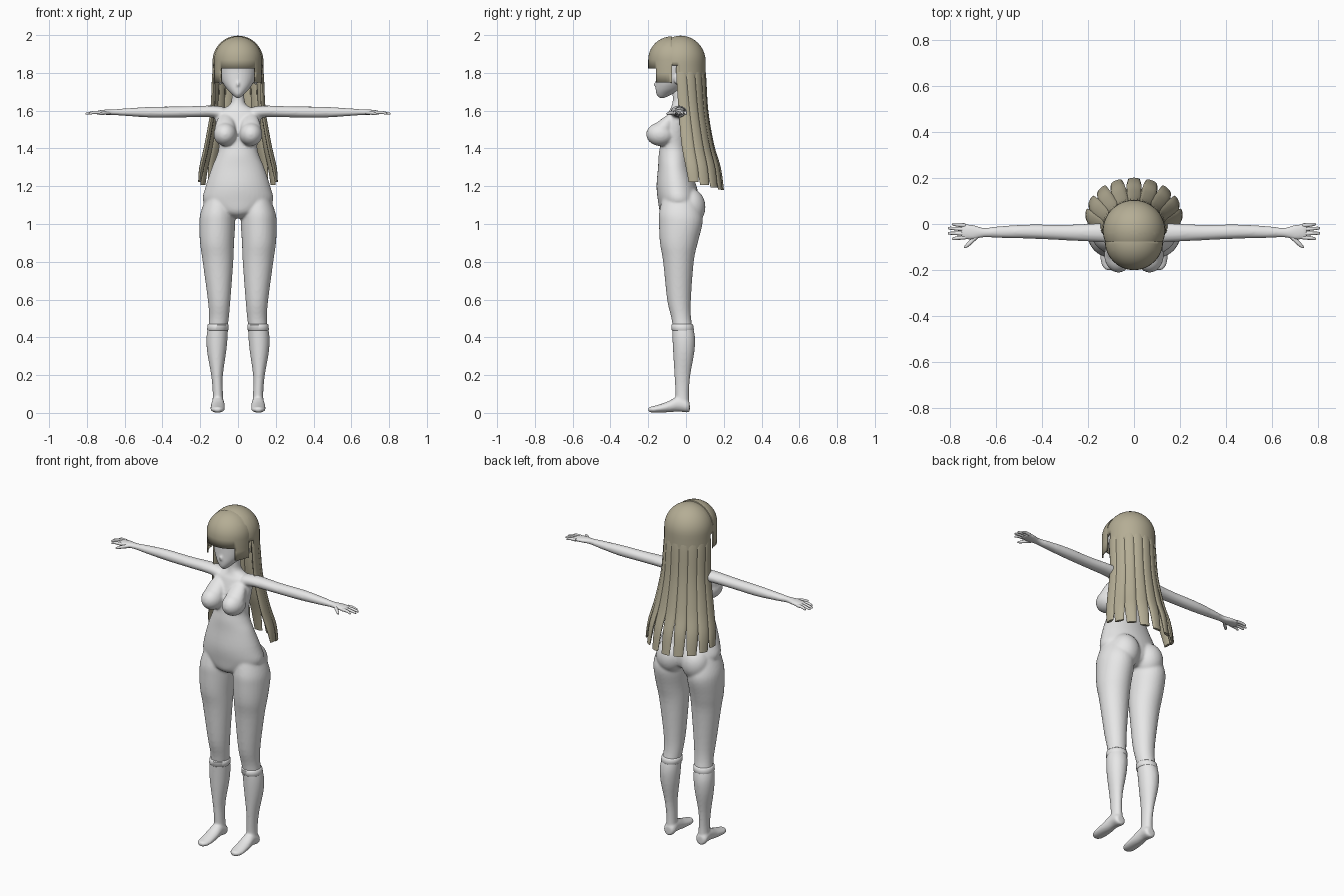
import bpy, bmesh, math
from mathutils import Vector, Matrix

cube = bpy.data.objects.get("Cube")
if cube:
    bpy.data.objects.remove(cube, do_unlink=True)


def material(name, rgb):
    m = bpy.data.materials.new(name)
    m.use_nodes = True
    m.diffuse_color = (*rgb, 1)
    m.node_tree.nodes["Principled BSDF"].inputs["Base Color"].default_value = (*rgb, 1)
    return m


PALE = material("pale grey", (0.8, 0.8, 0.8))
TAN = material("ash tan", (0.46, 0.42, 0.3))


def smooth_sections(rows, steps):
    """Catmull-Rom interpolation of section rows."""
    out = []
    for i in range(len(rows) - 1):
        a, b, c, d = (rows[max(0, min(len(rows) - 1, i + k))] for k in (-1, 0, 1, 2))
        for s in range(steps):
            t = s / steps
            out.append([0.5 * (2 * q + (r - p) * t + (2 * p - 5 * q + 4 * r - u) * t * t
                               + (3 * q - p - 3 * r + u) * t ** 3)
                        for p, q, r, u in zip(a, b, c, d)])
    return out + [list(rows[-1])]


def loft(bm, rows, axis="z", sides=24, steps=4, turn=0):
    """Closed tube through rows of (x, y, z, radius_a, radius_b), rings across axis."""
    rings = []
    for x, y, z, ra, rb in smooth_sections(rows, steps):
        ring = []
        for k in range(sides):
            t = 2 * math.pi * k / sides
            u, v = max(ra, 0.001) * math.cos(t), max(rb, 0.001) * math.sin(t)
            if axis == "z":
                p = Matrix.Rotation(turn, 3, "Z") @ Vector((u, v, 0))
            else:
                p = Vector((0, u, v)) if axis == "x" else Vector((u, 0, v))
            ring.append(bm.verts.new(p + Vector((x, y, z))))
        rings.append(ring)
    for r, s in zip(rings, rings[1:]):
        for k in range(sides):
            bm.faces.new((r[k], r[k - 1], s[k - 1], s[k]))
    bm.faces.new(rings[0])
    bm.faces.new(rings[-1][::-1])


def ball(bm, centre, radii):
    bmesh.ops.create_uvsphere(bm, u_segments=32, v_segments=20, radius=1,
                              matrix=Matrix.Translation(centre) @ Matrix.Diagonal((*radii, 1)))


def finish(bm, name, mat, voxel=0, thickness=0):
    bmesh.ops.recalc_face_normals(bm, faces=bm.faces[:])
    mesh = bpy.data.meshes.new(name)
    bm.to_mesh(mesh)
    bm.free()
    ob = bpy.data.objects.new(name, mesh)
    bpy.context.collection.objects.link(ob)
    mesh.materials.append(mat)
    bpy.ops.object.select_all(action="DESELECT")
    ob.select_set(True)
    bpy.context.view_layer.objects.active = ob
    bpy.ops.object.shade_smooth_by_angle(angle=math.radians(50))
    if voxel:
        r = ob.modifiers.new("blend", "REMESH")
        r.mode, r.voxel_size, r.use_smooth_shade = "VOXEL", voxel, True
        s = ob.modifiers.new("soften", "SMOOTH")
        s.factor, s.iterations = 0.5, 6
    if thickness:
        s = ob.modifiers.new("thickness", "SOLIDIFY")
        s.thickness = thickness
    return ob


# Body: torso, hips, arms and legs blended into one surface
bm = bmesh.new()
loft(bm, [(0, -.04, 1.72, .034, .034), (0, -.035, 1.66, .034, .035), (0, -.035, 1.63, .045, .04),
          (0, -.037, 1.61, .085, .045), (0, -.04, 1.59, .12, .054), (0, -.047, 1.54, .12, .066),
          (0, -.055, 1.49, .113, .074), (0, -.062, 1.41, .102, .076), (0, -.065, 1.36, .113, .08),
          (0, -.063, 1.3, .138, .085), (0, -.05, 1.2, .171, .106), (0, -.038, 1.12, .185, .11),
          (0, -.035, 1.06, .12, .1), (0, -.035, 1.03, .03, .06)], sides=40)
for s in (1, -1):
    ball(bm, (s * .068, -.135, 1.475), (.061, .076, .062))
    loft(bm, [(s * .066, -.07, 1.58, .03, .025), (s * .067, -.105, 1.54, .048, .045),
              (s * .068, -.13, 1.49, .056, .06), (s * .068, -.13, 1.45, .04, .04)])
    ball(bm, (s * .082, .018, 1.09), (.083, .085, .1))
    loft(bm, [(s * .1, -.035, 1.14, .07, .09), (s * .108, -.03, 1.06, .09, .112),
              (s * .11, -.028, 1.0, .095, .115), (s * .111, -.038, .9, .09, .1),
              (s * .106, -.04, .8, .081, .081), (s * .1, -.037, .6, .06, .063),
              (s * .101, -.025, .5, .052, .052), (s * .11, -.012, .42, .05, .054)], sides=32)
    loft(bm, [(s * .08, -.04, 1.588, .045, .033), (s * .15, -.038, 1.596, .041, .031),
              (s * .3, -.037, 1.593, .034, .029), (s * .45, -.033, 1.592, .031, .029),
              (s * .58, -.035, 1.592, .026, .021), (s * .65, -.037, 1.592, .021, .016),
              (s * .7, -.036, 1.592, .034, .014), (s * .74, -.033, 1.59, .034, .011),
              (s * .752, -.033, 1.589, .028, .008)], "x")
finish(bm, "body", PALE, voxel=.007)

# Fingers and thumbs
bm = bmesh.new()
for s in (1, -1):
    for y0, y1, tip in ((-.006, -.001, .79), (-.024, -.018, .808), (-.042, -.04, .808), (-.058, -.064, .79)):
        loft(bm, [(s * .73, y0, 1.59, .009, .009), (s * .765, (y0 + y1) / 2, 1.59, .008, .008),
                  (s * (tip - .006), y1, 1.584, .006, .006), (s * tip, y1, 1.583, .002, .002)], "x", 10)
    loft(bm, [(s * .675, -.045, 1.59, .014, .011), (s * .705, -.075, 1.588, .013, .01),
              (s * .728, -.095, 1.584, .009, .007), (s * .738, -.102, 1.582, .002, .002)], "x", 10)
finish(bm, "fingers", PALE)

# Socks with feet, and the cuffs round their tops
for s, side in ((1, "left"), (-1, "right")):
    bm = bmesh.new()
    loft(bm, [(s * .105, -.02, .465, .052, .054), (s * .111, -.012, .4, .056, .06),
              (s * .113, -.012, .32, .05, .056), (s * .111, -.019, .2, .031, .042),
              (s * .107, -.02, .11, .027, .036), (s * .106, -.018, .04, .03, .036)], sides=28)
    loft(bm, [(s * .106, .02, .03, .02, .024), (s * .106, .006, .036, .034, .034),
              (s * .106, -.04, .047, .034, .04), (s * .107, -.1, .031, .038, .028),
              (s * .108, -.16, .02, .037, .019), (s * .108, -.188, .018, .027, .015),
              (s * .108, -.2, .018, .012, .01)], "y")
    finish(bm, side + "_sock", PALE, voxel=.006)
    bm = bmesh.new()
    loft(bm, [(s * .105, -.02, .47, .052, .053), (s * .105, -.02, .466, .056, .058),
              (s * .107, -.018, .44, .057, .06), (s * .108, -.017, .434, .052, .054)], steps=1, sides=32)
    finish(bm, side + "_cuff", PALE)

# Head with a small nose and ears
bm = bmesh.new()
loft(bm, [(0, -.128, 1.667, .01, .012), (0, -.116, 1.685, .03, .04), (0, -.092, 1.715, .06, .069),
          (0, -.075, 1.755, .085, .084), (0, -.06, 1.81, .1, .098), (0, -.05, 1.88, .107, .11),
          (0, -.045, 1.94, .08, .085), (0, -.045, 1.965, .02, .02)], sides=32)
loft(bm, [(0, -.15, 1.765, .004, .006), (0, -.158, 1.738, .008, .015), (0, -.15, 1.722, .004, .008)])
for s in (1, -1):
    ball(bm, (s * .094, -.045, 1.765), (.012, .017, .03))
finish(bm, "head", PALE, voxel=.006)


def dome(bm, cy, rx, ry, base, mid, top):
    """Hair shell: straight sides from base to mid, then a rounded crown."""
    rows = [(0, cy, base, rx, ry), (0, cy, (base + mid) / 2, rx, ry)]
    for k in range(11):
        t = math.pi / 2 * k / 10
        rows.append((0, cy, mid + (top - mid) * math.sin(t), rx * math.cos(t), ry * math.cos(t)))
    loft(bm, rows, sides=48, steps=1)


def slice_and_drop(bm, planes, drop):
    for point, normal in planes:
        bmesh.ops.bisect_plane(bm, geom=bm.verts[:] + bm.edges[:] + bm.faces[:],
                               plane_co=point, plane_no=normal)
    gone = [f for f in bm.faces if drop(f.calc_center_median())]
    bmesh.ops.delete(bm, geom=gone, context="FACES")


# Crown of the hair, open over the face
bm = bmesh.new()
dome(bm, -.028, .135, .132, 1.68, 1.86, 1.997)
slice_and_drop(bm, [((0, -.04, 0), (0, 1, 0)), ((0, 0, 1.84), (0, 0, 1)), ((0, 0, 1.685), (0, 0, 1))],
               lambda c: c.z < 1.685 or (c.z < 1.84 and c.y < -.04))
finish(bm, "hair_crown", TAN, thickness=.01)

# Straight fringe with longer locks at the temples
bm = bmesh.new()
dome(bm, -.075, .126, .125, 1.73, 1.87, 1.993)
slice_and_drop(bm, [((0, -.075, 0), (0, 1, 0)), ((0, 0, 1.822), (0, 0, 1)), ((0, 0, 1.75), (0, 0, 1)),
                    ((.092, 0, 0), (1, 0, 0)), ((-.092, 0, 0), (1, 0, 0))],
               lambda c: c.y > -.075 or c.z < 1.75 or (c.z < 1.822 and abs(c.x) < .092))
finish(bm, "fringe", TAN, thickness=.008)

# Long back locks that fan out towards their tips
COUNT = 9
bm = bmesh.new()
for i in range(COUNT):
    a = math.radians(2 + 176 * i / (COUNT - 1))
    end = 1.225 - .045 * math.sin(a)
    rows = []
    for z, cy, rx, ry, wide, thick in ((1.9, -.03, .108, .108, .02, .008), (1.8, -.028, .126, .123, .028, .01),
                                       (1.6, -.012, .135, .118, .031, .012), (1.42, .006, .165, .13, .034, .013),
                                       (1.3, .026, .192, .145, .032, .013), (end, .035, .203, .158, .026, .008)):
        rows.append((rx * math.cos(a), cy + ry * math.sin(a), z, thick, wide))
    loft(bm, rows, sides=12, steps=5, turn=a)
finish(bm, "back_locks", TAN)
